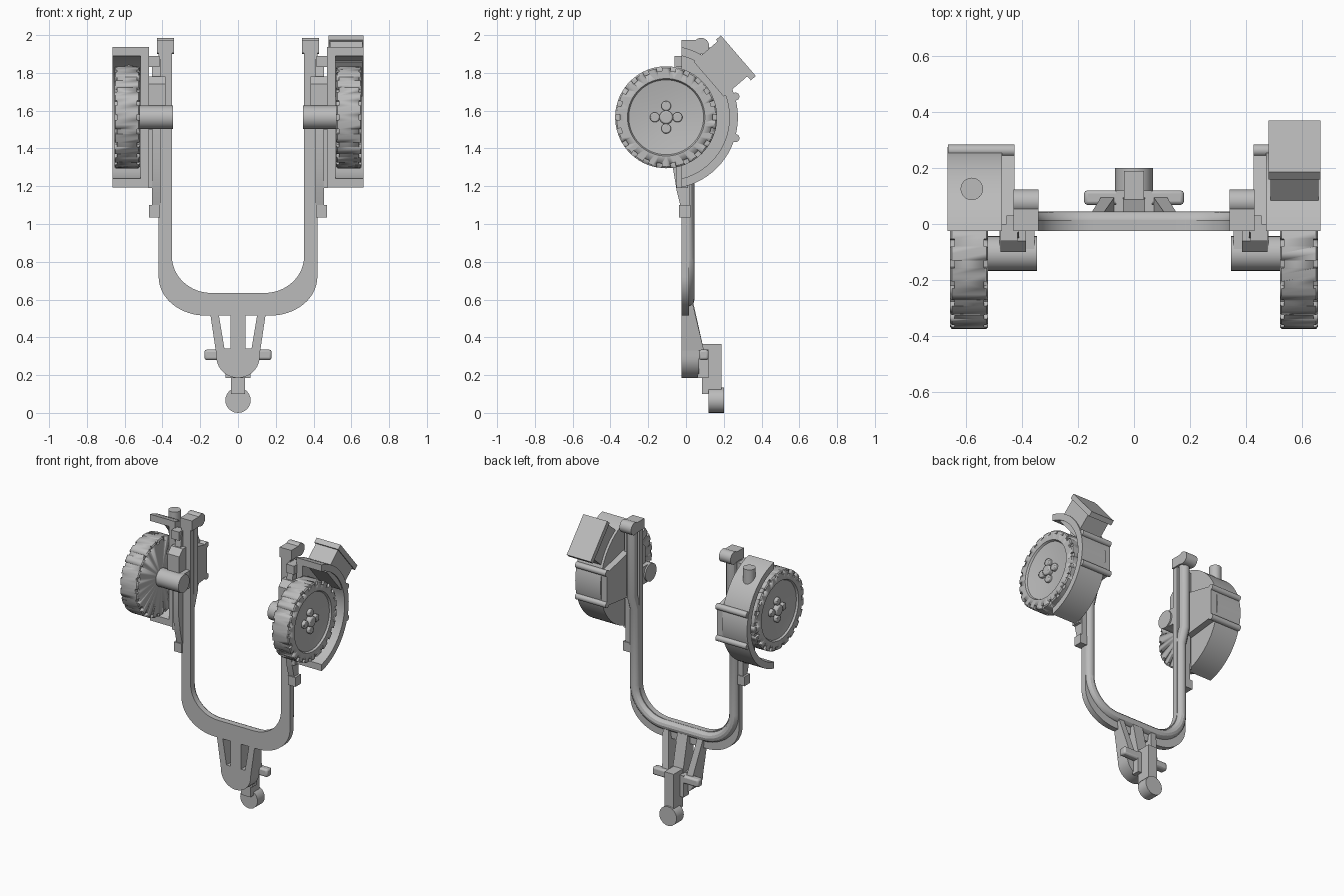
import bpy, bmesh
from math import sin, cos, pi, radians, sqrt
from mathutils import Matrix, Vector

if "Cube" in bpy.data.objects:
    bpy.data.objects.remove(bpy.data.objects["Cube"], do_unlink=True)

grey = bpy.data.materials.new("plain grey")
grey.use_nodes = True
tone = (0.5, 0.5, 0.5, 1)
grey.diffuse_color = tone
grey.node_tree.nodes["Principled BSDF"].inputs["Base Color"].default_value = tone

HUB_Y, HUB_Z = -0.105, 1.565


def finish(name, mesh, mirror=False, bevel=0):
    """Link a mesh, colour it, and optionally mirror it across x."""
    obj = bpy.data.objects.new(name, mesh)
    bpy.context.collection.objects.link(obj)
    mesh.materials.clear()
    mesh.materials.append(grey)
    bpy.ops.object.select_all(action='DESELECT')
    obj.select_set(True)
    bpy.context.view_layer.objects.active = obj
    bpy.ops.object.shade_smooth_by_angle(angle=radians(30))
    if bevel:
        mod = obj.modifiers.new("soft edge", 'BEVEL')
        mod.width = bevel
        mod.segments = 2
    if mirror:
        mod = obj.modifiers.new("other side", 'MIRROR')
        mod.use_mirror_merge = False
    return obj


def from_bm(name, bm, **kw):
    bmesh.ops.recalc_face_normals(bm, faces=bm.faces)
    mesh = bpy.data.meshes.new(name)
    bm.to_mesh(mesh)
    bm.free()
    return finish(name, mesh, **kw)


def prism(name, pts, axis, a, b, **kw):
    """Extrude a 2D outline along x (points are y, z) or y (points are x, z)."""
    bm = bmesh.new()
    place = (lambda p, q: (a, p, q)) if axis == 'x' else (lambda p, q: (p, a, q))
    face = bm.faces.new([bm.verts.new(place(*p)) for p in pts])
    ext = bmesh.ops.extrude_face_region(bm, geom=[face])['geom']
    shift = Vector((b - a, 0, 0) if axis == 'x' else (0, b - a, 0))
    bmesh.ops.translate(bm, vec=shift, verts=[v for v in ext if isinstance(v, bmesh.types.BMVert)])
    return from_bm(name, bm, **kw)


def box(name, x, y, z, **kw):
    return prism(name, [(y[0], z[0]), (y[1], z[0]), (y[1], z[1]), (y[0], z[1])], 'x', *x, **kw)


def arc(cx, cz, rx, rz, start, end, n=16):
    angles = [radians(start + (end - start) * i / n) for i in range(n + 1)]
    return [(cx + rx * cos(t), cz + rz * sin(t)) for t in angles]


def rod(name, axis, cx, cz, r, a, b, **kw):
    return prism(name, arc(cx, cz, r, r, 0, 345, 23), axis, a, b, **kw)


def flip(pts):
    return [(-x, z) for x, z in reversed(pts)]


# Yoke: flat front plate
outer = arc(0.17, 0.72, 0.25, 0.205, -90, 0)
inner = arc(0.14, 0.83, 0.21, 0.195, 0, -90)
side = outer + [(0.42, 1.91), (0.35, 1.91)] + inner
prism("yoke_plate", side + flip(side), 'y', -0.025, 0.015)

# Yoke: round tube behind the plate, stepping back on the upper arms
half = [(x, 0.01, z) for x, z in arc(0.155, 0.82, 0.23, 0.22, -90, 0, 12)]
half += [(0.385, 0.01, 1.35), (0.385, 0.045, 1.45), (0.385, 0.045, 1.92)]
path = [(-x, y, z) for x, y, z in reversed(half)] + half
curve = bpy.data.curves.new("tube_path", 'CURVE')
curve.dimensions = '3D'
curve.bevel_depth = 0.035
curve.bevel_resolution = 4
curve.use_fill_caps = True
spline = curve.splines.new('POLY')
spline.points.add(len(path) - 1)
for point, co in zip(spline.points, path):
    point.co = (*co, 1)
temp = bpy.data.objects.new("tube_path", curve)
bpy.context.collection.objects.link(temp)
bpy.context.view_layer.update()
tube_mesh = bpy.data.meshes.new_from_object(temp.evaluated_get(bpy.context.evaluated_depsgraph_get()))
bpy.data.objects.remove(temp, do_unlink=True)
finish("yoke_tube", tube_mesh)

# Arm caps
box("arm_cap", (0.34, 0.43), (-0.025, 0.08), (1.905, 1.975), mirror=True)
rod("arm_cap_roll", 'x', 0.08, 1.942, 0.043, 0.34, 0.43, mirror=True)

# Axles and their saddles
rod("axle", 'x', HUB_Y, HUB_Z, 0.062, 0.345, 0.53, mirror=True)
box("axle_saddle", (0.355, 0.48), (HUB_Y, 0), (1.505, 1.625), mirror=True)

# Brackets on the outside of the arms
prism("side_bracket", [(-0.03, 1.1), (0.02, 1.1), (0.03, 1.89), (-0.03, 1.89), (-0.07, 1.66), (-0.07, 1.3),
                       (-0.05, 1.18)], 'x', 0.41, 0.455, mirror=True)
box("bracket_foot", (0.412, 0.47), (-0.037, 0.025), (1.035, 1.1), mirror=True)
box("bracket_latch", (0.415, 0.475), (-0.06, 0), (1.83, 1.89), mirror=True)
prism("bracket_housing", [(-0.1, 1.625), (0, 1.625), (0, 1.78), (-0.06, 1.78), (-0.1, 1.74)],
      'x', 0.385, 0.475, mirror=True)
box("bracket_rail", (0.43, 0.475), (-0.05, 0.01), (1.19, 1.5), mirror=True)

# Wheel: turned profile around the hub axis, given as x and radius
profile = [(0.52, 0), (0.52, 0.262), (0.526, 0.27), (0.649, 0.27), (0.655, 0.262), (0.655, 0.205),
           (0.642, 0.198), (0.622, 0.07), (0.622, 0)]
bm = bmesh.new()
verts = [bm.verts.new((x, HUB_Y, HUB_Z + r)) for x, r in profile]
edges = [bm.edges.new(pair) for pair in zip(verts, verts[1:])]
bmesh.ops.spin(bm, geom=verts + edges, cent=(0, HUB_Y, HUB_Z), axis=(1, 0, 0), angle=2 * pi, steps=66)
bmesh.ops.remove_doubles(bm, verts=bm.verts, dist=0.0005)
wheel = from_bm("wheel", bm)

# Rim notches cut from both edges of the tread
bm = bmesh.new()
COUNT = 22
for i in range(COUNT):
    turn = Matrix.Rotation(2 * pi * (i + 0.5) / COUNT, 4, 'X')
    for x in (0.52, 0.655):
        spot = Matrix.Translation((x, HUB_Y, HUB_Z)) @ turn @ Matrix.Translation((0, 0, 0.265))
        bmesh.ops.create_cube(bm, size=1, matrix=spot @ Matrix.Diagonal((0.03, 0.028, 0.04, 1)))
cutter = from_bm("notch_cutter", bm)
cutter.hide_render = True
cutter.hide_set(True)
cut = wheel.modifiers.new("notches", 'BOOLEAN')
cut.object = cutter
cut.operation = 'DIFFERENCE'
cut.solver = 'EXACT'
wheel.modifiers.new("other side", 'MIRROR').use_mirror_merge = False

# Hub cap and four studs
rod("hub_cap", 'x', HUB_Y, HUB_Z, 0.036, 0.61, 0.655, mirror=True, bevel=0.008)
for i in range(4):
    y, z = HUB_Y + 0.06 * cos(i * pi / 2), HUB_Z + 0.06 * sin(i * pi / 2)
    rod("hub_stud", 'x', y, z, 0.026, 0.61, 0.645, mirror=True, bevel=0.006)

# Guard behind each wheel: curved shell, inner wall
FRONT = 0.08
outer_r, inner_r = 0.38, 0.335


def guard_arc(r):
    rise = sqrt(r * r - FRONT * FRONT)
    mid = [p for p in arc(HUB_Y, HUB_Z, r, r, -75, 75, 30)]
    return [(HUB_Y + FRONT, HUB_Z - rise)] + mid + [(HUB_Y + FRONT, HUB_Z + rise)]


prism("guard_shell", guard_arc(outer_r) + guard_arc(inner_r)[::-1], 'x', 0.475, 0.665, mirror=True)
prism("guard_wall", guard_arc(outer_r), 'x', 0.47, 0.515, mirror=True)

# Guard mount: wedge to the arm, with two cross bars over the shell
prism("guard_wedge", [(0, 1.42), (0.265, 1.45), (0.265, 1.68), (0, 1.74)], 'x', 0.425, 0.48, mirror=True)
for z in (1.675, 1.455):
    rod("guard_bar", 'x', 0.262, z, 0.021, 0.425, 0.662, mirror=True)

# Knob on the right guard
bm = bmesh.new()
bmesh.ops.create_cone(bm, cap_ends=True, segments=24, radius1=0.04, radius2=0.04, depth=0.16,
                      matrix=Matrix.Translation((-0.578, 0.125, 1.855)))
from_bm("guard_knob", bm)


# Lidded case on the left guard, tilted backward
def tilted(name, x, depth, along):
    tangent, normal = Vector((0.652, -0.758)), Vector((0.758, 0.652))
    corner = Vector((0.185, 1.998))
    pts = [corner + tangent * t - normal * d for t, d in
           ((along[0], depth[0]), (along[1], depth[0]), (along[1], depth[1]), (along[0], depth[1]))]
    prism(name, [tuple(p) for p in pts], 'x', *x)


tilted("case_lid", (0.48, 0.665), (0, 0.035), (0, 0.283))
tilted("case_body", (0.487, 0.658), (0.03, 0.2), (0.012, 0.255))

# Lower mount: rounded shield, centre rib and slanted side ribs
shield = arc(0, 0.3, 0.115, 0.115, 180, 360, 20) + [(0.118, 0.34), (-0.118, 0.34)]
prism("mount_shield", shield, 'y', -0.025, 0.07)
prism("mount_centre_rib", [(-0.025, 0.33), (0.095, 0.33), (0.035, 0.6), (-0.025, 0.6)], 'x', -0.04, 0.04)
bm = bmesh.new()
rings = []
for z, x0, x1, back in ((0.33, 0.07, 0.118, 0.095), (0.58, 0.112, 0.155, 0.035)):
    rings.append([bm.verts.new(p) for p in
                  ((x0, -0.025, z), (x1, -0.025, z), (x1, back, z), (x0, back, z))])
low, high = rings
bm.faces.new(low)
bm.faces.new(high)
for i in range(4):
    j = (i + 1) % 4
    bm.faces.new((low[i], low[j], high[j], high[i]))
from_bm("mount_side_rib", bm, mirror=True)

# Cross bar, post and round foot
box("mount_cross_bar", (-0.178, 0.178), (0.068, 0.12), (0.28, 0.335), bevel=0.012)
box("post_base", (-0.065, 0.065), (0.06, 0.12), (0.185, 0.335))
box("post", (-0.036, 0.036), (0.085, 0.188), (0.1, 0.365))
rod("round_foot", 'y', 0, 0.067, 0.067, 0.12, 0.2)
